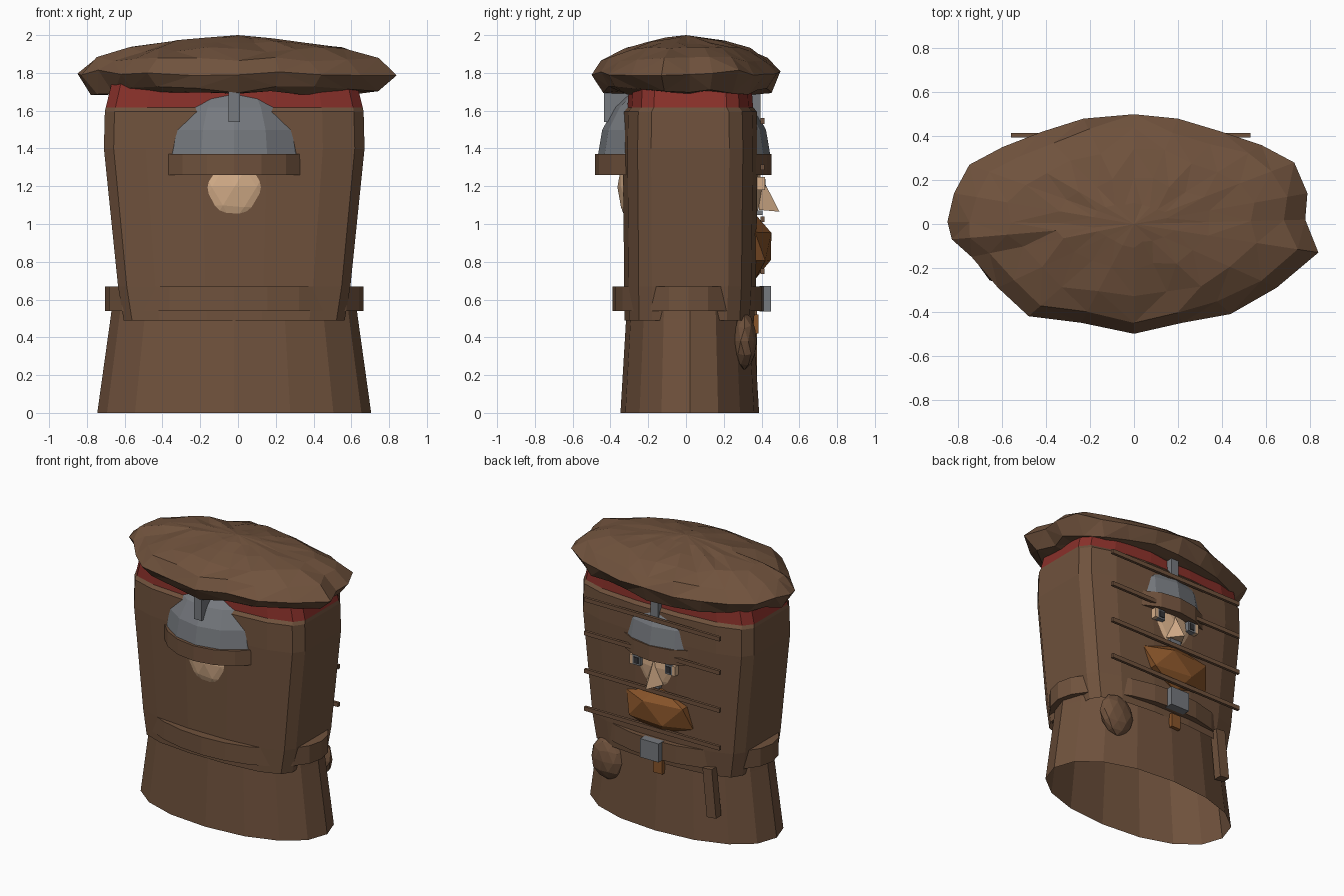
import bpy, bmesh, math, random
from mathutils import Matrix

random.seed(4)
if "Cube" in bpy.data.objects:
    bpy.data.objects.remove(bpy.data.objects["Cube"], do_unlink=True)


def material(name, rgb):
    m = bpy.data.materials.new(name)
    m.use_nodes = True
    m.diffuse_color = (*rgb, 1)
    m.node_tree.nodes["Principled BSDF"].inputs["Base Color"].default_value = (*rgb, 1)
    return m


BROWN = material("brown cloth", (0.16, 0.084, 0.046))
RED = material("red collar", (0.25, 0.03, 0.023))
GREY = material("steel grey", (0.18, 0.192, 0.21))
SKIN = material("skin", (0.66, 0.42, 0.25))
GINGER = material("ginger", (0.25, 0.09, 0.023))
DARK = material("dark grey", (0.035, 0.035, 0.04))

CX = -0.02  # centre line of the body


def finish(name, bm, *mats):
    bmesh.ops.recalc_face_normals(bm, faces=bm.faces)
    me = bpy.data.meshes.new(name)
    bm.to_mesh(me)
    bm.free()
    for m in mats:
        me.materials.append(m)
    ob = bpy.data.objects.new(name, me)
    bpy.context.collection.objects.link(ob)
    return ob


def place(loc, scale, tilt=0):
    return (Matrix.Translation(loc) @ Matrix.Rotation(tilt, 4, 'Y')
            @ Matrix.Diagonal((*scale, 1)))


def box(name, loc, size, mat, tilt=0):
    bm = bmesh.new()
    bmesh.ops.create_cube(bm, size=1, matrix=place(loc, size, tilt))
    return finish(name, bm, mat)


def ball(name, loc, scale, mat, detail, jitter=0):
    bm = bmesh.new()
    bmesh.ops.create_icosphere(bm, subdivisions=detail, radius=1)
    for v in bm.verts:
        v.co *= 1 + random.uniform(-jitter, jitter)
    bm.transform(place(loc, scale))
    return finish(name, bm, mat)


def drum(name, loc, scale, sides, mat):
    bm = bmesh.new()
    bmesh.ops.create_cone(bm, cap_ends=True, segments=sides, radius1=1, radius2=1,
                          depth=1, matrix=place(loc, scale))
    return finish(name, bm, mat)


def loft(rings, cap_start=False, cap_end=False):
    bm = bmesh.new()
    loops = [[bm.verts.new(p) for p in ring] for ring in rings]
    for a, b in zip(loops, loops[1:]):
        for i in range(len(a)):
            j = (i + 1) % len(a)
            bm.faces.new((a[i], a[j], b[j], b[i]))
    if cap_start:
        bm.faces.new(loops[0])
    if cap_end:
        bm.faces.new(loops[-1])
    return bm


def soft(value):
    # squares off an ellipse slightly
    return math.copysign(abs(value) ** 0.93, value)


# Skirt: open flared tube
skirt = []
for z, rx, ry in [(0, 0.725, 0.367), (0.5, 0.655, 0.337), (0.62, 0.64, 0.33)]:
    skirt.append([(CX + rx * soft(math.cos(t * math.pi / 8)),
                   0.02 + ry * soft(math.sin(t * math.pi / 8)), z) for t in range(16)])
finish("skirt", loft(skirt, cap_end=True), BROWN)

# Tunic: boxy section with rounded corners, a sloped shoulder and a red collar
quarter = [(1, 0.58), (0.925, 0.78), (0.68, 0.93), (0.25, 1)]
section = (quarter + [(-x, y) for x, y in reversed(quarter)]
           + [(-x, -y) for x, y in quarter] + [(x, -y) for x, y in reversed(quarter)])
tunic = []
for z, rx, front, back in [(0.49, 0.585, -0.325, 0.36), (0.67, 0.615, -0.327, 0.37),
                           (1.4, 0.69, -0.335, 0.38), (1.595, 0.685, -0.33, 0.375),
                           (1.618, 0.68, -0.31, 0.355), (1.76, 0.645, -0.3, 0.345)]:
    mid, half = (front + back) / 2, (back - front) / 2
    tunic.append([(CX + rx * x, mid + half * y, z) for x, y in section])
bm = loft(tunic, cap_end=True)
for f in bm.faces:
    f.material_index = int(f.calc_center_median().z > 1.62)
finish("tunic", bm, BROWN, RED)

# Floppy hat: irregular outline swept over a rumpled height profile
outline = [(-.85, .01), (-.82, .14), (-.75, .27), (-.6, .35), (-.42, .42), (-.23, .48), (0, .5),
           (.2, .48), (.4, .42), (.58, .36), (.73, .28), (.79, .14), (.78, .02), (.84, -.13),
           (.65, -.29), (.44, -.41), (.22, -.45), (0, -.5), (-.24, -.45), (-.48, -.42),
           (-.62, -.29), (-.74, -.15), (-.83, -.07)]
hat = []
for s, z, wobble in [(0.76, 1.695, 0.012), (0.9, 1.705, 0.025), (1, 1.8, 0.015),
                     (0.88, 1.87, 0.015), (0.68, 1.925, 0.015), (0.42, 1.962, 0.012),
                     (0.2, 1.985, 0.004)]:
    ring = []
    for x, y in outline:
        pull = s if s == 1 else s + random.uniform(-0.025, 0.025)
        ring.append((x * pull, y * pull, z + random.uniform(-wobble, wobble)))
    hat.append(ring)
bm = loft(hat, cap_start=True)
peak = bm.verts.new((0, 0, 2))
bm.verts.ensure_lookup_table()
rim = bm.verts[-len(outline) - 1:-1]
for i, v in enumerate(rim):
    bm.faces.new((v, rim[(i + 1) % len(rim)], peak))
bmesh.ops.triangulate(bm, faces=bm.faces)
finish("hat", bm, BROWN)

# Helmet dome with crest and brim, and the head below it
bm = bmesh.new()
bmesh.ops.create_uvsphere(bm, u_segments=16, v_segments=10, radius=1,
                          matrix=place((CX, -0.01, 1.365), (0.456, 0.456, 0.43)))
bmesh.ops.delete(bm, geom=[v for v in bm.verts if v.co.z < 1.35], context='VERTS')
finish("helmet", bm, GREY)
box("helmet_crest", (CX, -0.02, 1.62), (0.06, 0.83, 0.16), GREY)
drum("helmet_brim", (CX, -0.015, 1.315), (0.465, 0.468, 0.11), 20, BROWN)
ball("head", (CX, 0.021, 1.195), (0.384,) * 3, SKIN, 3)

# Face on the rear side
for side, label in [(-1, "right"), (1, "left")]:
    x = CX + side * 0.13
    box("eye_" + label, (x, 0.39, 1.215), (0.06, 0.05, 0.07), GREY)
    box("pupil_" + label, (x, 0.417, 1.215), (0.035, 0.008, 0.045), DARK)
    box("eye_corner_" + label, (x + side * 0.042, 0.39, 1.215), (0.024, 0.055, 0.07), SKIN)
bm = bmesh.new()
nose = [bm.verts.new(p) for p in [(CX, 0.4, 1.25), (CX - 0.065, 0.385, 1.075),
                                  (CX + 0.065, 0.385, 1.075), (CX, 0.495, 1.065)]]
for a, b, c in [(0, 1, 2), (0, 1, 3), (0, 2, 3), (1, 2, 3)]:
    bm.faces.new((nose[a], nose[b], nose[c]))
finish("nose", bm, SKIN)
box("mouth", (CX, 0.39, 1.06), (0.09, 0.03, 0.025), GREY)
ball("beard", (-0.045, 0.365, 0.88), (0.295, 0.105, 0.168), GINGER, 1, 0.06)

# Lacing bars across the rear
for i, z in enumerate([0.75, 1.025, 1.3, 1.545]):
    box("lacing_bar_%d" % (i + 1), (-0.015, 0.405, z), (1.09, 0.02, 0.03), BROWN)

# Belt and what hangs from it
drum("belt", (CX, 0.013, 0.605), (0.685, 0.403, 0.13), 24, BROWN)
box("buckle", (CX, 0.42, 0.605), (0.15, 0.06, 0.135), GREY)
box("belt_end", (-0.04, 0.365, 0.47), (0.075, 0.04, 0.1), GINGER)
ball("pouch", (0.41, 0.31, 0.38), (0.13, 0.065, 0.15), BROWN, 2, 0.04)
box("scabbard", (-0.45, 0.345, 0.38), (0.075, 0.06, 0.35), BROWN, 0.1)
